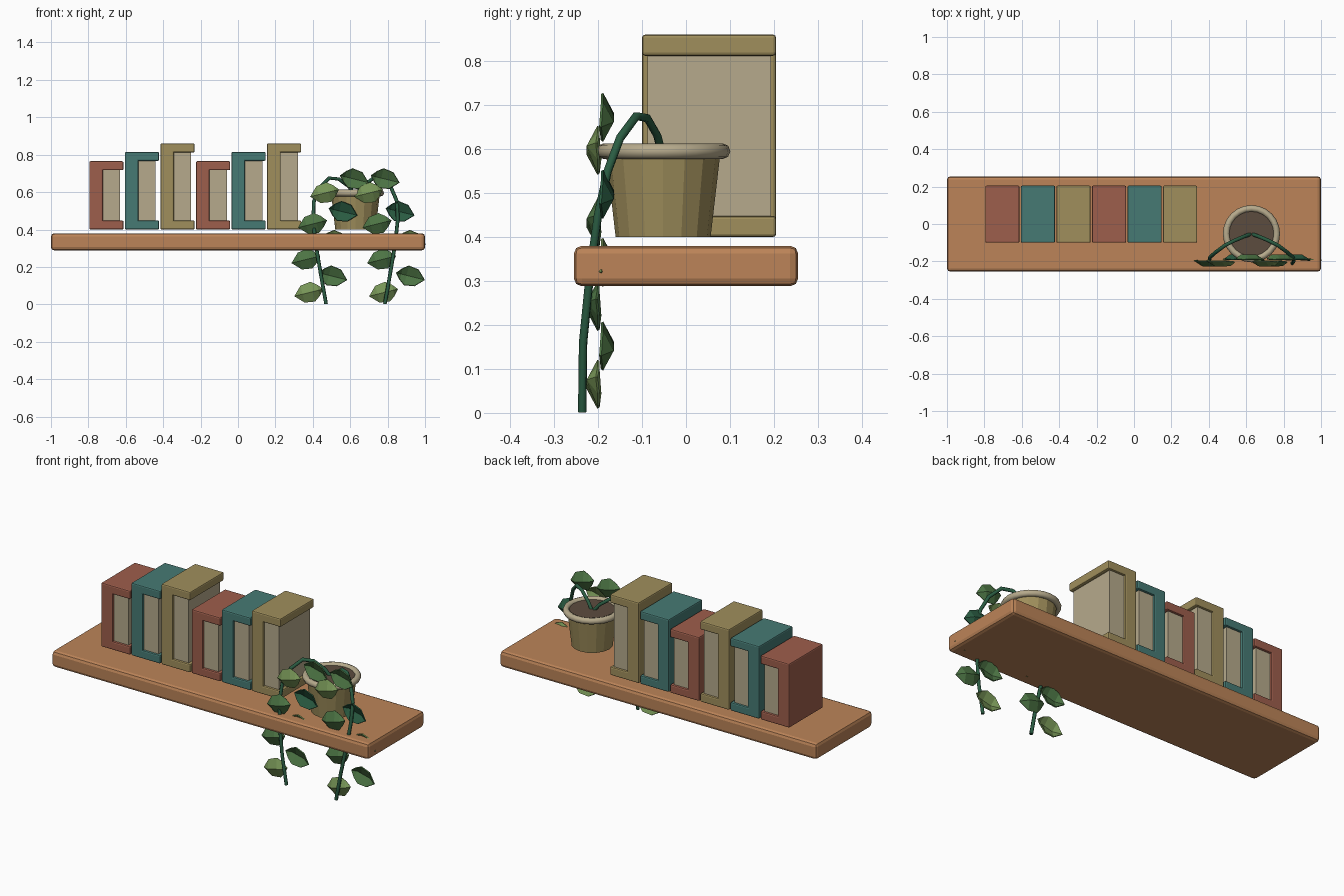
import bpy
import bmesh
from math import cos, sin, radians
from mathutils import Vector

old = bpy.data.objects.get("Cube")
if old:
    bpy.data.objects.remove(old, do_unlink=True)


def material(name, r, g, b):
    """Flat colour from 0-255 display values."""
    lin = [((c / 255 + 0.055) / 1.055) ** 2.4 for c in (r, g, b)] + [1]
    m = bpy.data.materials.new(name)
    m.use_nodes = True
    m.diffuse_color = lin
    bsdf = next(n for n in m.node_tree.nodes if n.type == 'BSDF_PRINCIPLED')
    bsdf.inputs["Base Color"].default_value = lin
    return m


wood = material("wood", 188, 132, 88)
red = material("red cover", 158, 94, 76)
teal = material("teal cover", 70, 122, 116)
gold = material("gold", 160, 143, 92)
cream = material("cream", 182, 170, 140)
soil_brown = material("soil brown", 92, 76, 62)
vine_green = material("vine green", 42, 92, 66)
leaf_mid = material("mid leaf green", 76, 116, 68)
leaf_light = material("light leaf green", 118, 148, 86)


def finish(name, bm, mat, bevel=0):
    me = bpy.data.meshes.new(name)
    bm.to_mesh(me)
    bm.free()
    me.materials.append(mat)
    ob = bpy.data.objects.new(name, me)
    bpy.context.collection.objects.link(ob)
    if bevel:
        mod = ob.modifiers.new("Bevel", 'BEVEL')
        mod.width = bevel
        mod.segments = 2
    return ob


def add_box(bm, x, y, z):
    """Add a box from three (low, high) ranges."""
    verts = bmesh.ops.create_cube(bm, size=1)["verts"]
    for v in verts:
        v.co = [lo + (c + 0.5) * (hi - lo) for c, (lo, hi) in zip(v.co, (x, y, z))]


def boxes(name, mat, bevel, *ranges):
    bm = bmesh.new()
    for r in ranges:
        add_box(bm, *r)
    return finish(name, bm, mat, bevel)


def lathe(name, profile, mat, sides, centre):
    """Spin an (r, z) profile round a vertical axis."""
    bm = bmesh.new()
    vs = [bm.verts.new((r, 0, z)) for r, z in profile]
    es = [bm.edges.new(p) for p in zip(vs, vs[1:])]
    bmesh.ops.spin(bm, geom=vs + es, cent=(0, 0, 0), axis=(0, 0, 1),
                   angle=radians(360), steps=sides, use_duplicate=False)
    bmesh.ops.remove_doubles(bm, verts=bm.verts, dist=0.0001)
    bmesh.ops.recalc_face_normals(bm, faces=bm.faces)
    ob = finish(name, bm, mat)
    ob.location = centre
    return ob


# Shelf board
boxes("shelf", wood, 0.018, ((-1, 1), (-0.255, 0.255), (0.288, 0.38)))

# Books: wrapped cover with thick spine, and a recessed page block
FRONT, BACK, BASE, BAND = -0.1, 0.205, 0.4, 0.048
styles = [("red", red, 0.765), ("teal", teal, 0.815), ("gold", gold, 0.86)]
for i in range(6):
    label, mat, top = styles[i % 3]
    x0 = -0.795 + 0.19 * i
    x1 = x0 + 0.183
    spine = x0 + 0.073
    depth = (FRONT, BACK)
    boxes(f"{label}_book_cover_{i // 3 + 1}", mat, 0.007,
          ((x0, spine), depth, (BASE, top)),
          ((x0, x1), depth, (top - BAND, top)),
          ((x0, x1), depth, (BASE, BASE + BAND)))
    boxes(f"{label}_book_pages_{i // 3 + 1}", cream, 0,
          ((spine - 0.01, x1 - 0.018), (FRONT + 0.012, BACK - 0.012),
           (BASE + BAND - 0.01, top - BAND + 0.01)))

# Plant pot, rolled rim and soil
PX, PY = 0.628, -0.052
lathe("pot", [(0, 0.4), (0.108, 0.4), (0.13, 0.59)], gold, 16, (PX, PY, 0))
ring = [(0.135 + 0.018 * cos(radians(a)), 0.595 + 0.018 * sin(radians(a)))
        for a in range(0, 361, 45)]
rim = lathe("pot_rim", ring, cream, 24, (PX, PY, 0))
lathe("soil", [(0, 0.6), (0.128, 0.6)], soil_brown, 24, (PX, PY, 0))

# Trailing vines, mirrored about the pot
path = [(0.005, -0.055, 0.59), (0.035, -0.065, 0.63), (0.09, -0.088, 0.67),
        (0.14, -0.113, 0.675), (0.19, -0.15, 0.625), (0.222, -0.178, 0.55),
        (0.226, -0.2, 0.45), (0.212, -0.218, 0.32), (0.185, -0.234, 0.16),
        (0.157, -0.236, 0.002)]
for side, s in (("right", -1), ("left", 1)):
    cu = bpy.data.curves.new(f"{side}_vine", 'CURVE')
    cu.dimensions = '3D'
    cu.bevel_depth = 0.01
    cu.bevel_resolution = 1
    cu.use_fill_caps = True
    sp = cu.splines.new('POLY')
    sp.points.add(len(path) - 1)
    for p, (dx, y, z) in zip(sp.points, path):
        p.co = (PX + s * dx, y, z, 1)
    cu.materials.append(vine_green)
    ob = bpy.data.objects.new(f"{side}_vine", cu)
    bpy.context.collection.objects.link(ob)
    bpy.ops.object.select_all(action='DESELECT')
    ob.select_set(True)
    bpy.context.view_layer.objects.active = ob
    bpy.ops.object.convert(target='MESH')


def leaf(name, x, z, s, mat):
    """Folded leaf; s = 1 points to +x, s = -1 to -x."""
    bm = bmesh.new()
    rows = [(-0.05, 0.03), (-0.02, 0.053), (0.035, 0.045)]

    def vert(u, w, fold):
        tilt = radians(-14)
        return bm.verts.new((s * (u * cos(tilt) - w * sin(tilt)), s * fold,
                             u * sin(tilt) + w * cos(tilt)))
    base, tip = vert(-0.076, 0, -0.004), vert(0.08, 0, -0.012)
    mid = [vert(u, 0, 0.016) for u, w in rows]
    for k in (1, -1):
        edge = [vert(u, k * w, -0.008) for u, w in rows]
        for a, b, c, d in zip(mid, mid[1:], edge[1:], edge):
            bm.faces.new((a, b, c, d))
        bm.faces.new((base, mid[0], edge[0]))
        bm.faces.new((mid[-1], tip, edge[-1]))
    bmesh.ops.recalc_face_normals(bm, faces=bm.faces)
    ob = finish(name, bm, mat)
    ob.location = (x, -0.183 if s > 0 else -0.207, z)
    solid = ob.modifiers.new("Solidify", 'SOLIDIFY')
    solid.thickness = 0.006
    solid.offset = 0


# Leaves alternate sides down each vine: (right x, left x, height, colour)
rows = [(0.62, 0.785, 0.67, leaf_mid), (0.465, 0.7, 0.595, leaf_light),
        (0.56, 0.865, 0.495, vine_green), (0.4, 0.745, 0.43, leaf_mid),
        (0.52, 0.925, 0.34, leaf_light), (0.365, 0.77, 0.24, leaf_mid),
        (0.505, 0.92, 0.15, leaf_mid), (0.38, 0.78, 0.063, leaf_light)]
for i, (xr, xl, z, mat) in enumerate(rows):
    s = 1 if i % 2 == 0 else -1
    leaf(f"right_leaf_{i + 1}", xr, z, s, mat)
    leaf(f"left_leaf_{i + 1}", xl, z, s, mat)

# Smooth the rolled rim
bpy.ops.object.select_all(action='DESELECT')
rim.select_set(True)
bpy.context.view_layer.objects.active = rim
bpy.ops.object.shade_smooth_by_angle(angle=radians(50))
